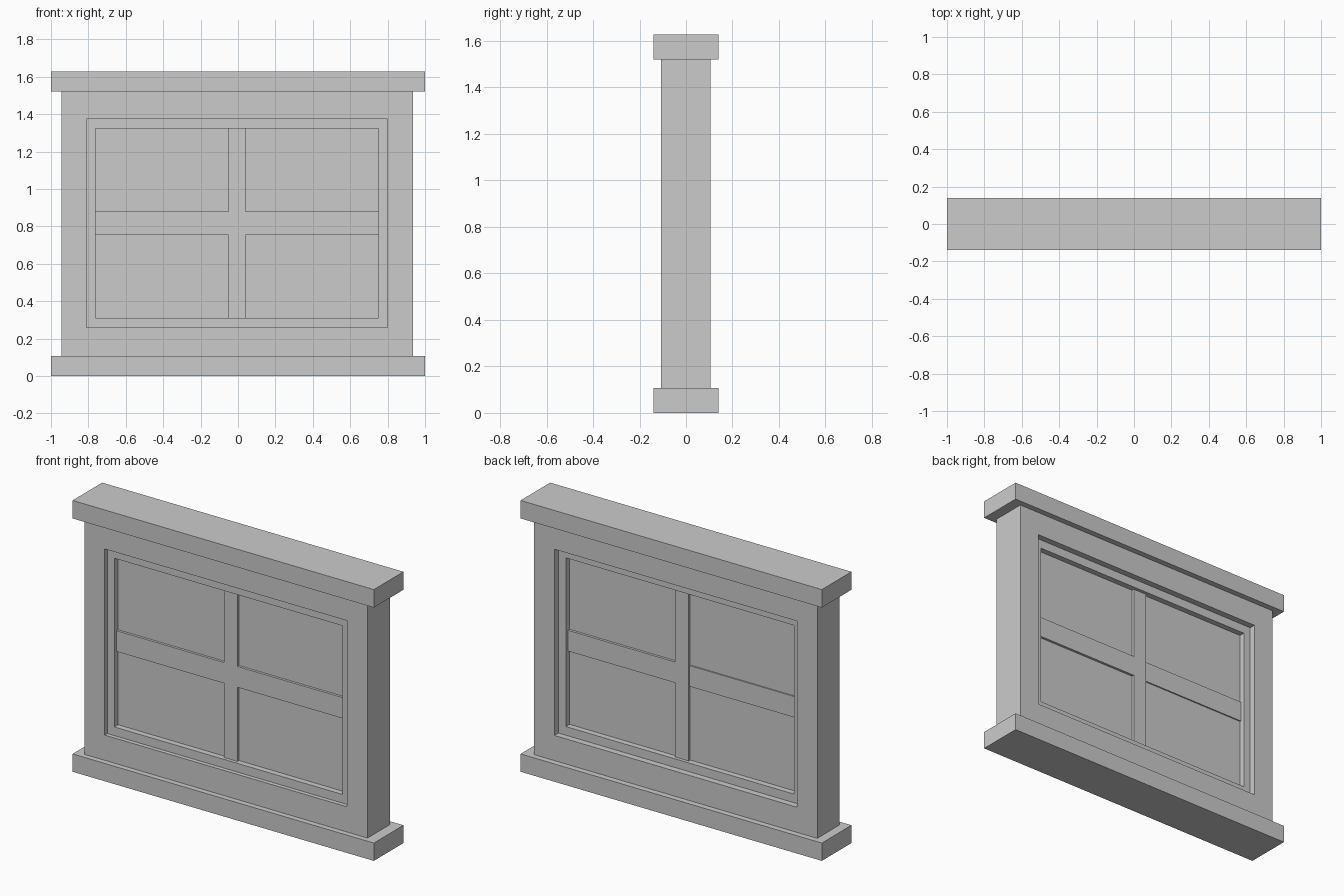
import bpy, bmesh

if "Cube" in bpy.data.objects:
    bpy.data.objects.remove(bpy.data.objects["Cube"])


def finish(name, bm):
    bmesh.ops.recalc_face_normals(bm, faces=bm.faces)
    mesh = bpy.data.meshes.new(name)
    bm.to_mesh(mesh)
    bm.free()
    obj = bpy.data.objects.new(name, mesh)
    bpy.context.collection.objects.link(obj)
    return obj


def extrude_profile(name, points, y0, y1):
    """Extrude an (x, z) outline from y0 to y1."""
    bm = bmesh.new()
    face = bm.faces.new([bm.verts.new((x, y0, z)) for x, z in points])
    ext = bmesh.ops.extrude_face_region(bm, geom=[face])["geom"]
    verts = [g for g in ext if isinstance(g, bmesh.types.BMVert)]
    bmesh.ops.translate(bm, verts=verts, vec=(0, y1 - y0, 0))
    return finish(name, bm)


def rect(x0, x1, z0, z1):
    return [(x0, z0), (x1, z0), (x1, z1), (x0, z1)]


def frame(name, outer, inner, y0, y1):
    """Rectangular ring, mitred at the corners."""
    bm = bmesh.new()
    loops = [[bm.verts.new((x, y, z)) for x, z in r]
             for r, y in ((outer, y0), (inner, y0), (inner, y1), (outer, y1))]
    for a, b in zip(loops, loops[1:] + loops[:1]):
        for i in range(4):
            j = (i + 1) % 4
            bm.faces.new((a[i], a[j], b[j], b[i]))
    bmesh.ops.recalc_face_normals(bm, faces=bm.faces)
    # merge the mitres into flat faces
    bmesh.ops.dissolve_limit(bm, angle_limit=0.01, verts=bm.verts, edges=[])
    return finish(name, bm)


# Sill and head slabs
extrude_profile("sill", rect(-1, 1, 0, 0.107), -0.14, 0.14)
extrude_profile("head", rect(-1, 1, 1.52, 1.628), -0.14, 0.14)

# Main casing and recessed sash
opening = rect(-0.81, 0.80, 0.258, 1.375)
glazing = rect(-0.763, 0.75, 0.31, 1.322)
frame("casing", rect(-0.945, 0.935, 0.107, 1.52), opening, -0.107, 0.105)
frame("sash", opening, glazing, -0.082, 0.067)

# Solid pane
extrude_profile("pane", glazing, -0.047, 0.032)

# Cross-shaped glazing bars
L, R, B, T = -0.763, 0.75, 0.31, 1.322
ml, mr, bb, bt = -0.05, 0.04, 0.755, 0.88
cross = [(ml, B), (mr, B), (mr, bb), (R, bb), (R, bt), (mr, bt),
         (mr, T), (ml, T), (ml, bt), (L, bt), (L, bb), (ml, bb)]
extrude_profile("glazing_bars", cross, -0.062, 0.04)

# Raised part of the bars on the back
extrude_profile("back_bars", cross[:8], 0.04, 0.047)
